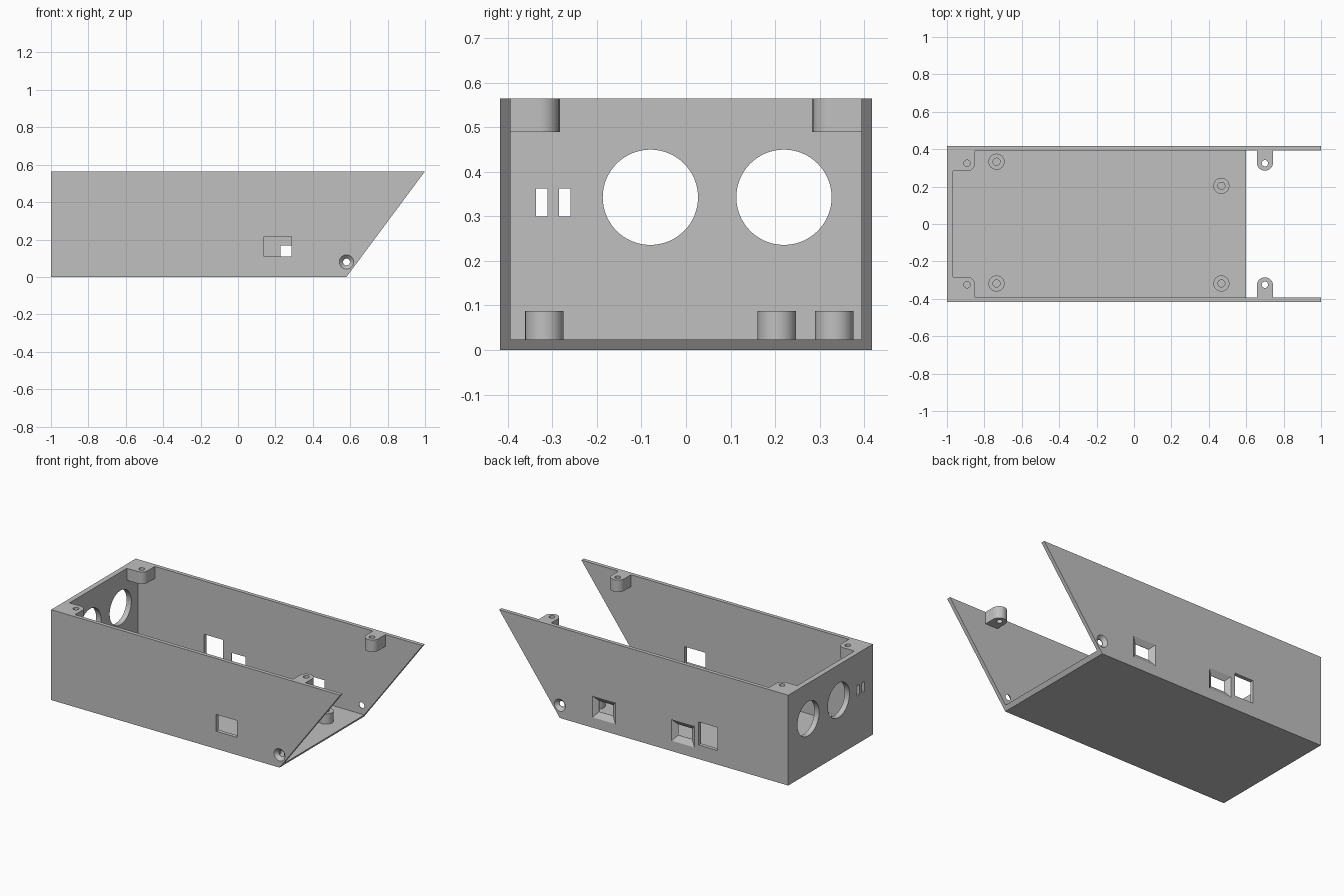
import bpy, bmesh, math

old = bpy.data.objects.get("Cube")
if old:
    bpy.data.objects.remove(old, do_unlink=True)

grey = bpy.data.materials.new("plain grey")
grey.use_nodes = True
COLOUR = (0.53, 0.53, 0.53, 1)
grey.diffuse_color = COLOUR
grey.node_tree.nodes["Principled BSDF"].inputs["Base Color"].default_value = COLOUR

# Main dimensions
HW, HEIGHT, WALL = 0.418, 0.565, 0.024
INNER = HW - WALL
BOSS_Z = 0.49
FOOT = 0.58


def loft(name, ring_a, ring_b):
    """Closed solid between two matching rings of points."""
    bm = bmesh.new()
    a = [bm.verts.new(p) for p in ring_a]
    b = [bm.verts.new(p) for p in ring_b]
    bm.faces.new(a)
    bm.faces.new(b)
    for i in range(len(a)):
        j = (i + 1) % len(a)
        bm.faces.new((a[i], a[j], b[j], b[i]))
    bmesh.ops.recalc_face_normals(bm, faces=bm.faces[:])
    mesh = bpy.data.meshes.new(name)
    bm.to_mesh(mesh)
    bm.free()
    mesh.materials.append(grey)
    obj = bpy.data.objects.new(name, mesh)
    bpy.context.collection.objects.link(obj)
    return obj


def circle(u, v, r, n=48):
    return [(u + r * math.cos(math.tau * i / n), v + r * math.sin(math.tau * i / n))
            for i in range(n)]


def rect(u0, u1, v0, v1):
    return [(u0, v0), (u1, v0), (u1, v1), (u0, v1)]


def place(outline, axis, d):
    """Lift a flat outline to depth d along an axis."""
    return [{"x": (d, u, v), "y": (u, d, v), "z": (u, v, d)}[axis] for u, v in outline]


def prism(name, outline, axis, d0, d1, end=None):
    return loft(name, place(outline, axis, d0), place(end or outline, axis, d1))


def combine(target, tool, operation):
    mod = target.modifiers.new(operation, "BOOLEAN")
    mod.operation, mod.solver, mod.object = operation, "EXACT", tool
    bpy.context.view_layer.objects.active = target
    bpy.ops.object.modifier_apply(modifier=mod.name)
    bpy.data.objects.remove(tool, do_unlink=True)


def cut(target, *args):
    combine(target, prism("cutter", *args), "DIFFERENCE")


def smooth(obj):
    bpy.ops.object.select_all(action="DESELECT")
    obj.select_set(True)
    bpy.context.view_layer.objects.active = obj
    bpy.ops.object.shade_smooth_by_angle(angle=math.radians(30))


# Open tray with slanted end
side = [(-1, 0), (FOOT, 0), (1, HEIGHT), (-1, HEIGHT)]
case = prism("case", side, "y", -HW, HW)
cut(case, rect(-0.967, 1.5, -INNER, INNER), "z", WALL, 1)

# Lid screw bosses at the closed corners and near the slanted end
for s in (-1, 1):
    arc = [math.radians(a) for a in range(0, 91, 9)]
    corner = [(-0.98, s * 0.405), (-0.98, s * 0.283)]
    corner += [(-0.891 + 0.04 * math.sin(a), s * (0.323 - 0.04 * math.cos(a))) for a in arc]
    corner += [(-0.851, s * 0.405)]
    combine(case, prism("corner_boss", corner, "z", BOSS_Z, HEIGHT), "UNION")

    arc = [math.radians(a) for a in range(0, 181, 9)]
    tab = [(0.7 - 0.043 * math.cos(a), s * (0.328 - 0.043 * math.sin(a))) for a in arc]
    tab = [(0.657, s * 0.405)] + tab + [(0.743, s * 0.405)]
    combine(case, prism("end_boss", tab, "z", BOSS_Z, HEIGHT), "UNION")

    for x in (-0.893, 0.7):
        cut(case, circle(x, s * 0.325, 0.017, 32), "z", BOSS_Z - 0.02, HEIGHT + 0.02)

    # Countersunk side screw holes
    cut(case, circle(FOOT, 0.08, 0.018), "y", s * (INNER - 0.02), s * (HW + 0.02))
    cut(case, circle(FOOT, 0.08, 0.018), "y", s * (INNER + 0.004), s * (HW + 0.001),
        circle(FOOT, 0.08, 0.039))

# Round openings and slots in the closed end
for y in (-0.08, 0.22):
    cut(case, circle(y, 0.343, 0.107, 64), "x", -1.05, -0.94)
for y in (-0.324, -0.272):
    cut(case, rect(y - 0.013, y + 0.013, 0.3, 0.363), "x", -1.05, -0.94)

# Plain windows in the front and back walls
cut(case, rect(0.14, 0.285, 0.11, 0.215), "y", -HW - 0.02, -INNER + 0.02)
cut(case, rect(-0.51, -0.38, 0.088, 0.232), "y", INNER - 0.02, HW + 0.02)

# Tapered connector windows in the back wall
for x in (-0.272, 0.275):
    inner = rect(x - 0.048, x + 0.048, 0.1, 0.167)
    outer = rect(x - 0.08, x + 0.08, 0.063, 0.2)
    cut(case, inner, "y", INNER - 0.02, INNER + 0.01)
    cut(case, inner, "y", INNER + 0.002, HW + 0.001, outer)
smooth(case)

# Board standoffs with screw holes
for i, (x, y) in enumerate([(-0.735, 0.333), (-0.735, -0.318), (0.467, 0.204), (0.467, -0.318)]):
    post = prism(f"standoff_{i + 1}", circle(x, y, 0.043), "z", WALL, 0.088)
    cut(post, circle(x, y, 0.019, 32), "z", 0, 0.1)
    smooth(post)
